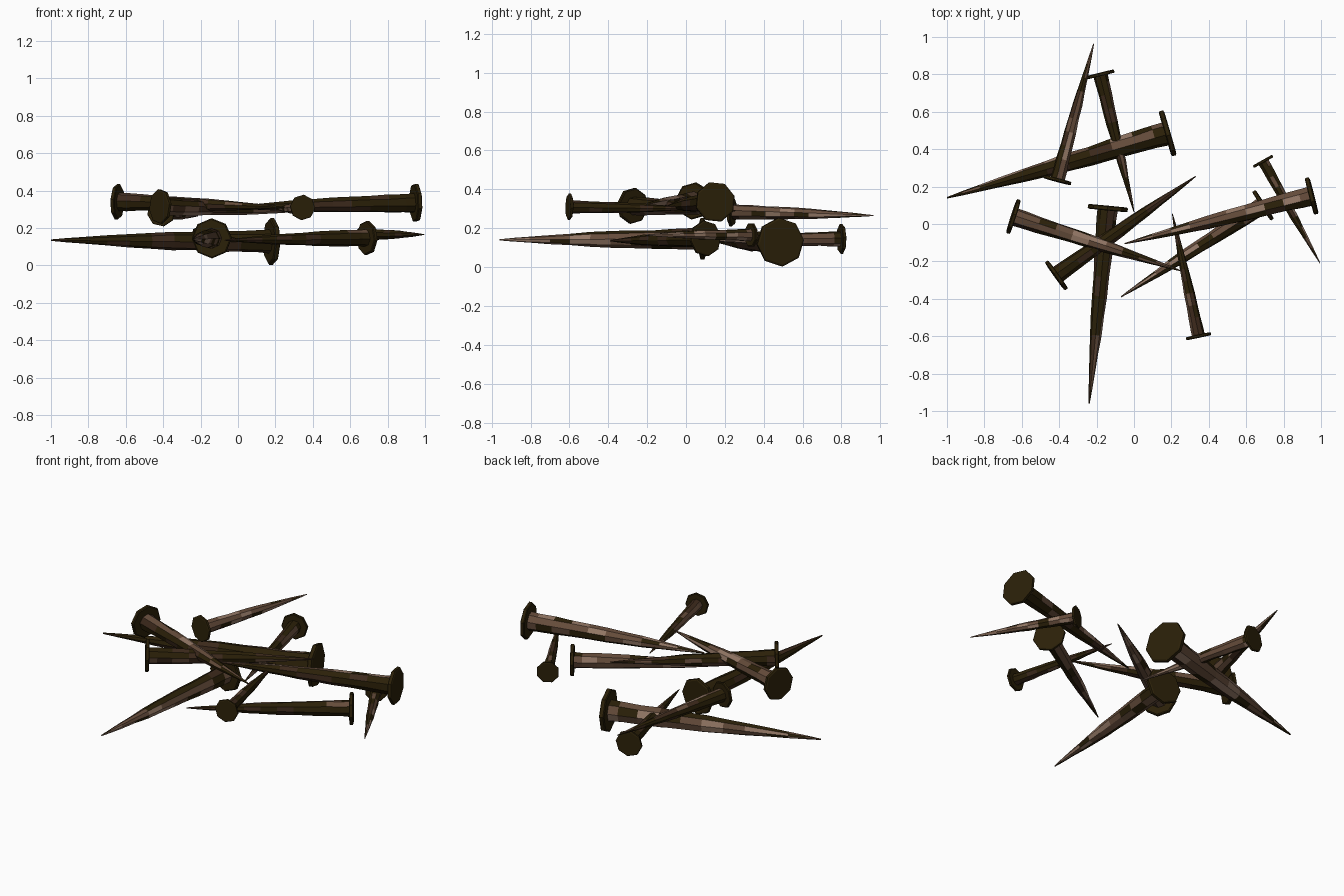
import bpy, bmesh, math, random
from mathutils import Vector

if "Cube" in bpy.data.objects:
    bpy.data.objects.remove(bpy.data.objects["Cube"])

random.seed(4)


def material(name, rgb):
    m = bpy.data.materials.new(name)
    m.diffuse_color = (*rgb, 1)
    m.use_nodes = True
    m.node_tree.nodes["Principled BSDF"].inputs["Base Color"].default_value = m.diffuse_color
    return m


MATS = [material("dark olive iron", (0.024, 0.0145, 0.0025)),
        material("rusty brown", (0.130, 0.072, 0.043)),
        material("dark brown", (0.045, 0.022, 0.011)),
        material("pale rust", (0.290, 0.185, 0.130))]

SIDES = 8
# Profile for a nail of length 1: (distance from head, radius)
HEAD = [(-0.012, 0.094), (-0.008, 0.102), (0.008, 0.102), (0.012, 0.096)]
SHANK = [(0.012, 0.052), (0.06, 0.050), (0.15, 0.047), (0.25, 0.045),
         (0.35, 0.042), (0.45, 0.039), (0.55, 0.035), (0.65, 0.029),
         (0.75, 0.022), (0.85, 0.015), (0.93, 0.009), (1.0, 0.003)]


def rust_colour(facing, t):
    """Patchy rust: browned on one side, paler towards the tip."""
    p = random.random()
    if facing > 0.5:
        if p < 0.10 + 0.45 * t:
            return 3
        return 1 if p < 0.85 else 0
    if facing > -0.2:
        return 1 if p < 0.15 + 0.2 * t else (2 if p < 0.5 else 0)
    return 2 if p < 0.1 + 0.4 * t else 0


def nail(name, head, tip, rust):
    """One forged nail from head centre to tip; rust is the browned side."""
    head, tip = Vector(head), Vector(tip)
    axis = tip - head
    length = axis.length
    axis.normalize()
    rust = Vector(rust).normalized()
    side = (rust - axis * rust.dot(axis)).normalized()
    other = axis.cross(side)
    bm = bmesh.new()
    rings = []
    for i, (t, r) in enumerate(HEAD + SHANK):
        ring = []
        for k in range(SIDES):
            a = 2 * math.pi * (k + 0.5) / SIDES
            # hand-forged unevenness along the shank
            rr = r * (random.uniform(0.93, 1.07) if i > len(HEAD) else 1.0)
            off = (side * math.cos(a) + other * math.sin(a)) * rr
            ring.append(bm.verts.new(head + (axis * t + off) * length))
        rings.append(ring)
    bm.faces.new(rings[0])
    bm.faces.new(rings[-1])
    for i in range(len(rings) - 1):
        for k in range(SIDES):
            n = (k + 1) % SIDES
            f = bm.faces.new((rings[i][k], rings[i][n],
                              rings[i + 1][n], rings[i + 1][k]))
            if i >= len(HEAD):
                facing = math.cos(2 * math.pi * (k + 1) / SIDES)
                f.material_index = rust_colour(facing, SHANK[i - len(HEAD)][0])
    bmesh.ops.recalc_face_normals(bm, faces=bm.faces)
    me = bpy.data.meshes.new(name)
    bm.to_mesh(me)
    bm.free()
    for m in MATS:
        me.materials.append(m)
    ob = bpy.data.objects.new(name, me)
    bpy.context.collection.objects.link(ob)


# Lower layer of the pile, then upper layer: head, tip, rusty side
NAILS = [
    ((0.18, 0.485, 0.128), (-1.00, 0.14, 0.135), (0, 1, -0.3)),
    ((-0.14, 0.085, 0.145), (-0.24, -0.96, 0.14), (1, 0, -0.4)),
    ((0.69, 0.10, 0.147), (-0.07, -0.39, 0.135), (0, 1, 0.5)),
    ((0.69, 0.335, 0.165), (0.995, -0.21, 0.165), (1, 0, 0)),
    ((-0.18, 0.80, 0.145), (0.0, 0.065, 0.14), (1, 0, -0.3)),
    ((-0.41, 0.235, 0.285), (-0.215, 0.965, 0.265), (1, 0, 0.6)),
    ((-0.645, 0.04, 0.34), (0.25, -0.25, 0.31), (0, 0.6, 1)),
    ((-0.415, -0.275, 0.315), (0.33, 0.255, 0.29), (0, 0.3, -1)),
    ((0.95, 0.15, 0.335), (-0.05, -0.105, 0.31), (0, 1, 0.8)),
    ((0.345, -0.60, 0.31), (0.205, 0.055, 0.30), (-1, 0, -0.3)),
]
for i, (h, t, d) in enumerate(NAILS):
    nail(f"nail_{i + 1}", h, t, d)
